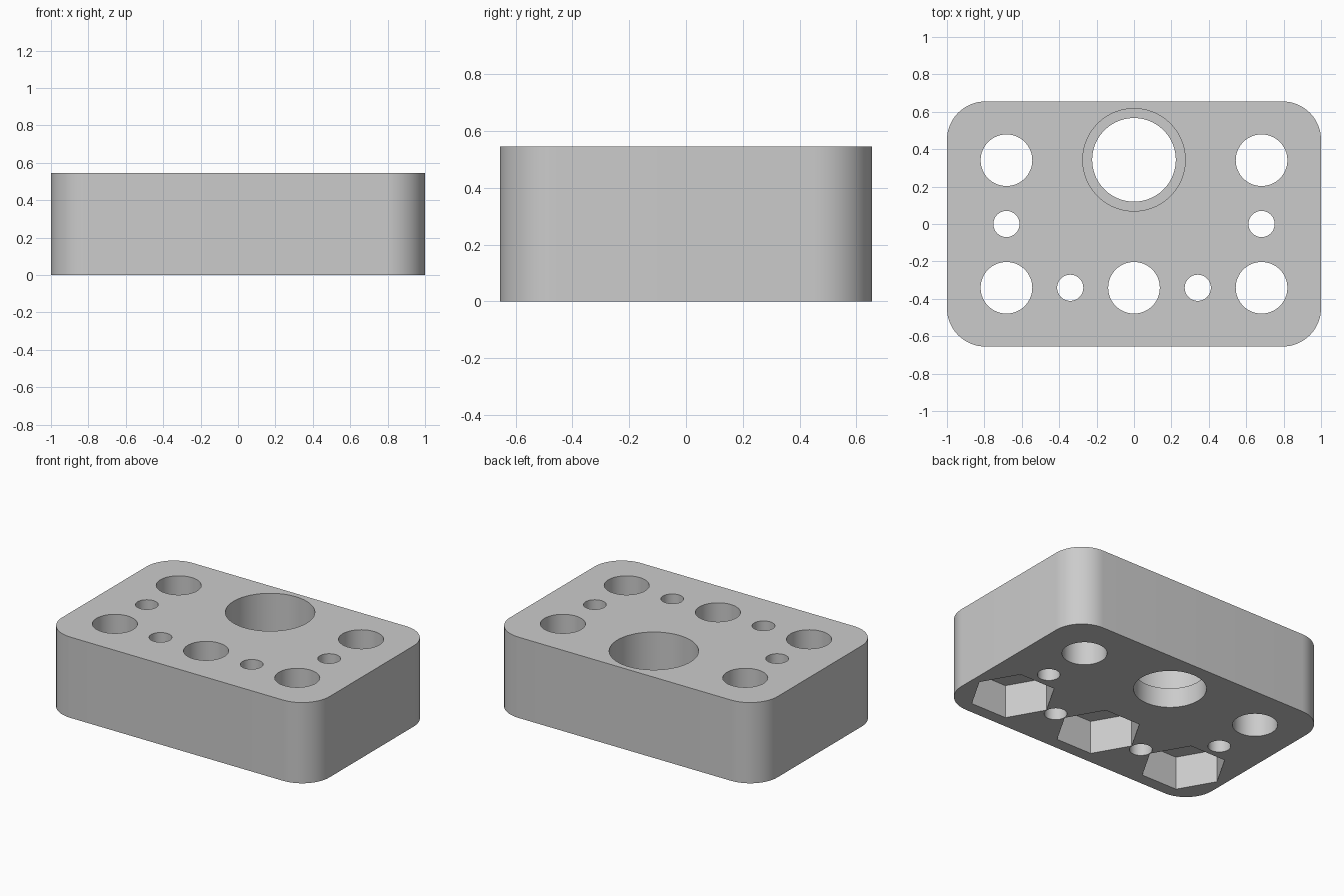
import bpy, bmesh, math

if "Cube" in bpy.data.objects:
    bpy.data.objects.remove(bpy.data.objects["Cube"])

H = 0.546           # block height
P = 0.341           # hole pitch
R_BIG, R_SMALL = 0.138, 0.07

grey = bpy.data.materials.new("grey")
grey.diffuse_color = (0.6, 0.6, 0.6, 1)
grey.use_nodes = True
grey.node_tree.nodes["Principled BSDF"].inputs["Base Color"].default_value = grey.diffuse_color


def prism(name, outline, z0, z1):
    """Extrude a closed 2D outline from z0 to z1."""
    bm = bmesh.new()
    low = [bm.verts.new((x, y, z0)) for x, y in outline]
    high = [bm.verts.new((x, y, z1)) for x, y in outline]
    bm.faces.new(low[::-1])
    bm.faces.new(high)
    n = len(outline)
    for i in range(n):
        j = (i + 1) % n
        bm.faces.new((low[i], low[j], high[j], high[i]))
    mesh = bpy.data.meshes.new(name)
    bm.to_mesh(mesh)
    bm.free()
    mesh.materials.append(grey)
    obj = bpy.data.objects.new(name, mesh)
    bpy.context.collection.objects.link(obj)
    return obj


def ring(cx, cy, r, n):
    return [(cx + r * math.cos(2 * math.pi * i / n),
             cy + r * math.sin(2 * math.pi * i / n)) for i in range(n)]


def rounded_rect(hx, hy, r, steps=16):
    pts = []
    for k, (sx, sy) in enumerate([(1, 1), (-1, 1), (-1, -1), (1, -1)]):
        for i in range(steps + 1):
            a = math.pi / 2 * (k + i / steps)
            pts.append((sx * (hx - r) + r * math.cos(a),
                        sy * (hy - r) + r * math.sin(a)))
    return pts


# Rounded block
block = prism("block", rounded_rect(1.0, 0.655, 0.205), 0, H)

cutters = []


def hole(x, y, r, n=64, z0=-0.1, z1=H + 0.1):
    cutters.append(prism("hole_cutter", ring(x, y, r, n), z0, z1))


# Through holes: large bolts, small pins
for x, y in [(-2, 1), (2, 1), (-2, -1), (0, -1), (2, -1)]:
    hole(x * P, y * P, R_BIG)
for x, y in [(-2, 0), (2, 0), (-1, -1), (1, -1)]:
    hole(x * P, y * P, R_SMALL, 48)

# Bearing seat: wide bore from the top over a narrower lip
hole(0, P + 0.002, 0.2235, 96)
hole(0, P + 0.002, 0.274, 96, z0=0.134)

# Hexagonal nut pockets in the underside
for x in (-2, 0, 2):
    hole(x * P, -P, 0.268, 6, z1=0.226)

# Cut all the holes
bpy.context.view_layer.objects.active = block
block.select_set(True)
for cutter in cutters:
    mod = block.modifiers.new("cut", 'BOOLEAN')
    mod.operation = 'DIFFERENCE'
    mod.solver = 'EXACT'
    mod.object = cutter
    bpy.ops.object.modifier_apply(modifier=mod.name)
for cutter in cutters:
    bpy.data.objects.remove(cutter)

# Smooth walls, crisp rims
bpy.ops.object.shade_smooth_by_angle(angle=math.radians(30))
